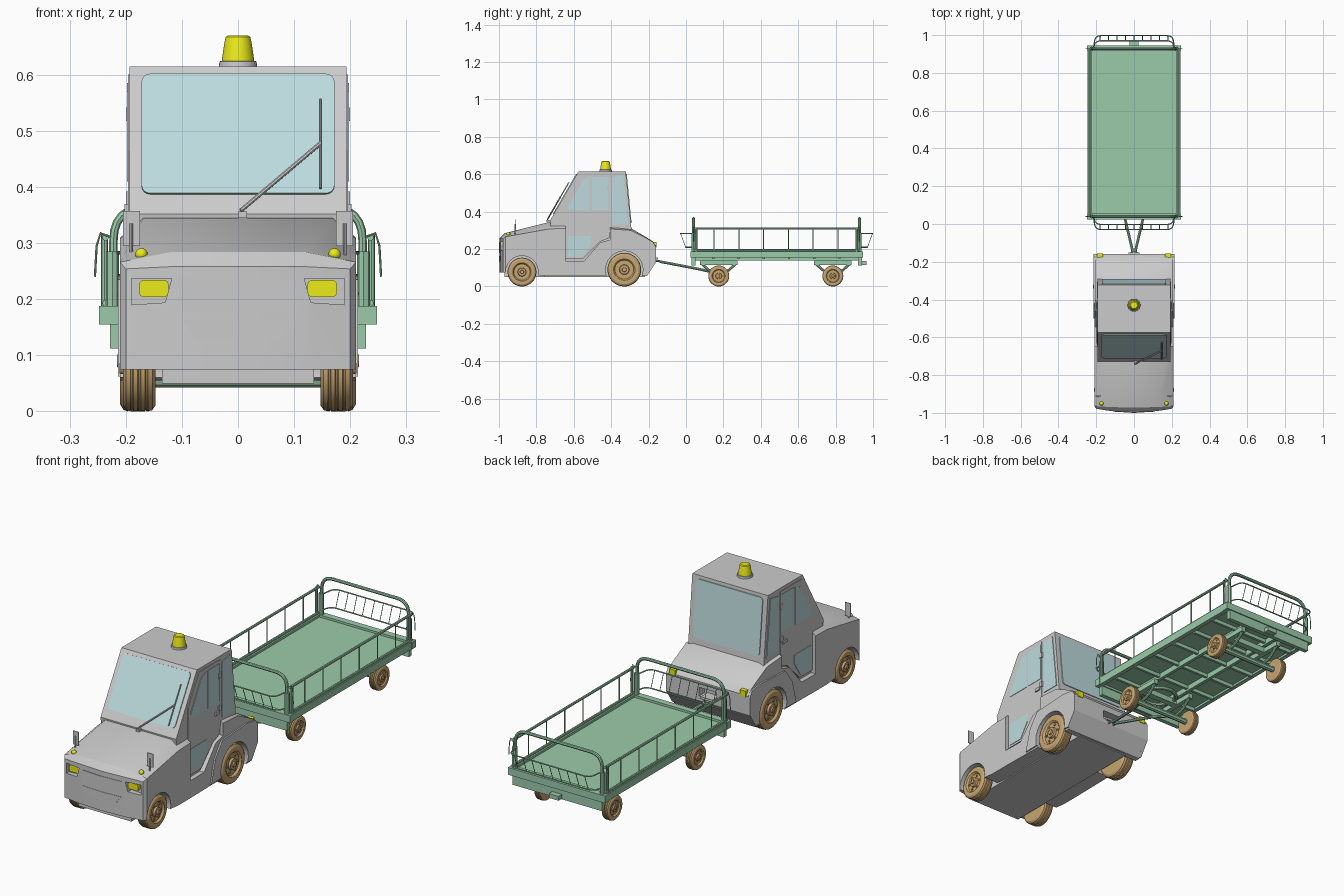
import bpy, bmesh
from math import sin, cos, pi, radians
from mathutils import Vector as V

if "Cube" in bpy.data.objects:
    bpy.data.objects.remove(bpy.data.objects["Cube"])

def material(name, c):
    m = bpy.data.materials.new(name)
    m.diffuse_color = (*c, 1)
    m.use_nodes = True
    m.node_tree.nodes["Principled BSDF"].inputs["Base Color"].default_value = m.diffuse_color
    return m

GREEN = material("green_paint", (.33, .6, .4))
TAN = material("tan_rubber", (.58, .38, .17))
YELLOW = material("yellow_lamp", (.83, .83, .01))
GLASS = material("glass", (.51, .71, .73))

def obj(name, verts, faces, mat=None):
    me = bpy.data.meshes.new(name)
    me.from_pydata([tuple(v) for v in verts], [], faces)
    bm = bmesh.new()
    bm.from_mesh(me)
    bmesh.ops.remove_doubles(bm, verts=bm.verts, dist=1e-5)
    bmesh.ops.recalc_face_normals(bm, faces=bm.faces)
    bm.to_mesh(me)
    bm.free()
    o = bpy.data.objects.new(name, me)
    bpy.context.collection.objects.link(o)
    if mat:
        me.materials.append(mat)
    return o

def plate(name, pts, place, off, mat=None):
    """Outline placed in space by a function, then given a thickness vector."""
    n = len(pts)
    a = [V(place(*p)) for p in pts]
    faces = [list(range(n)), list(range(n, 2 * n))]
    faces += [(i, (i + 1) % n, n + (i + 1) % n, n + i) for i in range(n)]
    return obj(name, a + [v + V(off) for v in a], faces, mat)

def box(name, x0, x1, y0, y1, z0, z1, mat=None):
    return plate(name, [(x0, y0), (x1, y0), (x1, y1), (x0, y1)],
                 lambda x, y: (x, y, z0), (0, 0, z1 - z0), mat)

def side(name, pts, x0, x1, s, mat=None):
    return plate(name, pts, lambda y, z: (s * x0, y, z), (s * (x1 - x0), 0, 0), mat)

def lathe(name, prof, c, axis, mat=None, n=36):
    verts = []
    for a, r in prof:
        for i in range(n):
            u, w = r * cos(2 * pi * i / n), r * sin(2 * pi * i / n)
            verts.append(V(c) + V((a, u, w) if axis == 'X' else (u, w, a)))
    faces = [(k * n + i, k * n + (i + 1) % n, (k + 1) * n + (i + 1) % n, (k + 1) * n + i)
             for k in range(len(prof) - 1) for i in range(n)]
    return obj(name, verts, faces, mat)

def fillet(pts, r, n=6):
    pts = [V(p) for p in pts]
    out = [pts[0]]
    for a, b, c in zip(pts, pts[1:], pts[2:]):
        p, q = b + (a - b).normalized() * r, b + (c - b).normalized() * r
        out += [p.lerp(b, i / n).lerp(b.lerp(q, i / n), i / n) for i in range(n + 1)]
    return out + [pts[-1]]

def bake(o):
    dg = bpy.context.evaluated_depsgraph_get()
    return bpy.data.meshes.new_from_object(o.evaluated_get(dg))

def tubes(name, paths, r, mat=None, cyclic=False):
    cu = bpy.data.curves.new(name, 'CURVE')
    cu.dimensions, cu.bevel_depth, cu.bevel_resolution, cu.use_fill_caps = '3D', r, 2, True
    for path in paths:
        s = cu.splines.new('POLY')
        s.points.add(len(path) - 1)
        s.use_cyclic_u = cyclic
        for p, q in zip(s.points, path):
            p.co = (*q, 1)
    tmp = bpy.data.objects.new("tmp", cu)
    bpy.context.collection.objects.link(tmp)
    o = bpy.data.objects.new(name, bake(tmp))
    bpy.data.objects.remove(tmp)
    bpy.context.collection.objects.link(o)
    if mat:
        o.data.materials.clear()
        o.data.materials.append(mat)
    return o

def cut(o, cutters):
    for c in cutters:
        m = o.modifiers.new("cut", 'BOOLEAN')
        m.object, m.operation, m.solver = c, 'DIFFERENCE', 'EXACT'
    me = bake(o)
    o.modifiers.clear()
    o.data = me
    for c in cutters:
        bpy.data.objects.remove(c)

def rrect(x0, x1, z0, z1, r, n=4):
    out = []
    for cx, cz, a in ((x1 - r, z1 - r, 0), (x0 + r, z1 - r, 90), (x0 + r, z0 + r, 180), (x1 - r, z0 + r, 270)):
        out += [(cx + r * cos(radians(a + 90 * i / n)), cz + r * sin(radians(a + 90 * i / n))) for i in range(n + 1)]
    return out

def ring(c, r, n=24):
    return [(c[0] + r * cos(2 * pi * i / n), c[1] + r * sin(2 * pi * i / n), c[2]) for i in range(n)]

def wheel(name, s, x, y, r, w):
    half = [(-.5, .86), (-.4, .97), (-.27, 1), (-.25, .95), (-.2, .95), (-.18, 1), (-.05, 1), (-.03, .95)]
    prof = [(-.5, 0), (-.5, .6)] + half + [(-a, b) for a, b in reversed(half)]
    prof += [(.5, .64), (.46, .6), (.34, .56), (.34, .3), (.5, .27), (.5, .14), (.6, .12), (.6, 0)]
    lathe(name, [(s * a * w, b * r) for a, b in prof], (s * x, y, r), 'X', TAN)
    for i in range(6):
        a = i * pi / 3
        lathe(name + "_bolt", [(s * w * .3, 0), (s * w * .3, r * .06), (s * w * .42, r * .06), (s * w * .42, 0)],
              (s * x, y + r * .43 * cos(a), r + r * .43 * sin(a)), 'X', TAN, 6)

# Tractor body: lofted sections (y, bow, half width, bottom z, side z, hood half width, hood z)
secs = [(-.998, .02, .2, .075, .254, .12, .258), (-.972, .008, .21, .075, .266, .12, .284),
        (-.73, 0, .21, .055, .308, .168, .345), (-.64, 0, .21, .055, .31, .168, .345),
        (-.44, 0, .207, .055, .31, .168, .33), (-.295, 0, .207, .055, .3, .168, .312),
        (-.21, 0, .207, .055, .257, .168, .262), (-.18, 0, .207, .1, .24, .168, .243),
        (-.16, 0, .205, .13, .215, .168, .217)]
verts, faces = [], []
for y, bow, w, zb, zs, wh, zh in secs:
    top = [(-w, zs), (-wh, zh), (0, zh), (wh, zh), (w, zs)]
    for x, z in top + [(x, zb) for x, z in reversed(top)]:
        verts.append((x, y + bow * (x / w) ** 2, z))
for k in range(len(secs) - 1):
    faces += [(k * 10 + i, k * 10 + (i + 1) % 10, k * 10 + 10 + (i + 1) % 10, k * 10 + 10 + i) for i in range(10)]
for b in (0, (len(secs) - 1) * 10):
    faces += [(b + i, b + i + 1, b + 8 - i, b + 9 - i) for i in range(4)]
body = obj("tractor_body", verts, faces)
cutters = []
for s in (1, -1):
    for y, r, rr in ((-.877, .077, .087), (-.33, .09, .1)):
        cutters.append(lathe("arch_cutter", [(s * .135, 0), (s * .135, rr), (s * .26, rr), (s * .26, 0)], (0, y, r), 'X'))
    cutters.append(side("door_cutter", [(-.645, .135), (-.545, .135), (-.46, .235), (-.405, .25), (-.405, .4), (-.645, .4)],
                        .187, .26, s))
    cutters.append(plate("lamp_cutter", [(s * x, z) for x, z in ((.118, .237), (.19, .237), (.19, .19), (.13, .194))],
                         lambda x, z: (x, -1.1, z), (0, .138, 0)))
cutters.append(box("hitch_cutter", -.045, .045, -.2, -.1, .15, .19))
cut(body, cutters)
box("chassis_pan", -.135, .135, -.97, -.22, .05, .09)

# Cab and its glass
cab = [(-.72, .29), (-.727, .352), (-.575, .615), (-.322, .615), (-.29, .29)]
side("cab", cab, -.193, .193, 1)
front = lambda x, z: (x, -.727 + (z - .352) * .578, z)
rear = lambda x, z: (x, -.322 + (.615 - z) * .0985, z)
plate("windscreen", rrect(-.172, .172, .387, .6, .015), front, (0, -.004, .002), GLASS)
plate("rear_window", rrect(-.17, .17, .34, .6, .015), rear, (0, .004, 0), GLASS)
arm = lambda x, z: V(front(x, z)) + V((0, -.014, .006))
tubes("wiper_arm", [[arm(.005, .352), arm(.147, .472)]], .004)
tubes("wiper_blade", [[arm(.147, .392), arm(.147, .55)]], .003)
box("wiper_pivot", 0, .016, -.745, -.72, .345, .356)
lathe("beacon_base", [(0, 0), (0, .034), (.01, .033), (.012, 0)], (0, -.43, .614), 'Z')
lathe("beacon", [(.01, 0), (.01, .029), (.045, .024), (.053, .022), (.056, .018), (.056, 0)], (0, -.43, .614), 'Z', YELLOW)

for s in (1, -1):
    # Doors and side windows
    side("door", [(-.643, .15), (-.55, .15), (-.46, .24), (-.41, .26), (-.41, .6), (-.565, .6), (-.643, .465)], .18, .196, s)
    for win in ([(-.628, .41), (-.628, .43), (-.55, .57), (-.515, .585), (-.515, .41)],
                [(-.503, .41), (-.503, .585), (-.415, .585), (-.415, .41)],
                [(-.632, .16), (-.555, .16), (-.508, .23), (-.508, .27), (-.632, .27)]):
        side("door_window", win, .19, .198, s, GLASS)
    side("quarter_window", [(-.395, .33), (-.395, .585), (-.337, .595), (-.308, .33)], .19, .196, s, GLASS)
    box("door_handle", s * .195, s * .202, -.45, -.42, .355, .37)
    for z in (.38, .53):
        box("door_hinge", s * .19, s * .2, -.425, -.405, z - .012, z + .012)
    # Rear fender around the wheel arch
    arch = [(-.33 + .1 * cos(radians(a)), .09 + .1 * sin(radians(a))) for a in range(-15, 200, 15)]
    side("rear_fender", [(-.5, .062), (-.47, .17), (-.42, .235), (-.24, .245), (-.175, .235), (-.16, .21),
                         (-.16, .13), (-.205, .062)] + arch, .2, .214, s)
    # Lamps and front marker plates
    plate("headlight", rrect(s * .15 - .026, s * .15 + .026, .204, .234, .008), lambda x, z: (x, -.96, z), (0, -.02, 0), YELLOW)
    lathe("indicator", [(-.011 * cos(pi * i / 8), .011 * sin(pi * i / 8)) for i in range(9)], (s * .172, -.95, .28), 'Z', YELLOW, 16)
    box("tail_light", s * .165, s * .195, -.19, -.157, .208, .237, YELLOW)
    box("marker_plate", s * .19 - .015, s * .19 + .015, -.912, -.908, .295, .357)
    tubes("marker_post", [[(s * .19, -.915, .26), (s * .19, -.915, .335)]], .003)
    # Wheels
    wheel("tractor_front_wheel", s, .176, -.877, .077, .058)
    wheel("tractor_rear_wheel", s, .18, -.33, .09, .06)
    for y in (.175, .785):
        wheel("trailer_wheel", s, .172, y, .056, .036)

# Front grille panels following the bowed nose
nose = lambda x, z: (x, -.998 + .0072 * abs(x) / .12, z)
plate("grille", [(-.1, .178), (0, .178), (.1, .178), (.1, .235), (0, .235), (-.1, .235)], nose, (0, -.002, 0))
plate("lower_grille", [(-.075, .13), (0, .13), (.075, .13), (.098, .163), (0, .163), (-.098, .163)], nose, (0, -.002, 0))
box("tow_jaw", -.03, .03, -.2, -.15, .145, .155)

# Trailer deck and underframe
box("deck", -.238, .238, .04, .93, .165, .178, GREEN)
for s in (1, -1):
    box("deck_side_rail", s * .225, s * .245, .035, .935, .155, .188, GREEN)
    box("frame_rail", s * .075, s * .09, .05, .92, .14, .166, GREEN)
for y in (.035, .925):
    box("deck_end_rail", -.248, .248, y - .01, y + .02, .155, .188, GREEN)
    box("end_beam", -.228, .228, y - .005, y + .015, .112, .156, GREEN)
for i in range(6):
    box("cross_member", -.225, .225, .14 + i * .135, .152 + i * .135, .148, .166, GREEN)
box("rear_coupler", -.025, .025, .93, .965, .115, .135, GREEN)

# Axles, springs, turntable and drawbar
for y in (.175, .785):
    tubes("axle", [[(-.17, y, .056), (.17, y, .056)]], .013, GREEN)
    tubes("leaf_springs", [[(s * .1, y + .09 * t, .07 + .05 * t * t) for t in (-1, -.6, -.3, 0, .3, .6, 1)] for s in (1, -1)], .007, GREEN)
    for s in (1, -1):
        box("spring_hanger", s * .09, s * .112, y - .1, y + .1, .115, .138, GREEN)
    box("bolster", -.11, .11, y - .015, y + .015, .115, .14, GREEN)
tubes("turntable", [ring((0, .175, .132), .075)], .009, GREEN, True)
tubes("drawbar", [[(s * .008, -.14, .133), (s * .055, .06, .095), (s * .1, .17, .07)] for s in (1, -1)], .007, GREEN)
tubes("drawbar_brace", [[(-.05, .05, .097), (.05, .05, .097)]], .006, GREEN)
tubes("drawbar_eye", [ring((0, -.155, .136), .014, 16)], .005, GREEN, True)

# End hoops and outward wire baskets
for y, d in ((.04, -1), (.928, 1)):
    tubes("end_hoop", [fillet([(-.222, y, .17), (-.222, y, .364), (.222, y, .364), (.222, y, .17)], .06)], .0075, GREEN)
    def wire(z, out):
        return fillet([(-.215, y, z), (-.205, y + d * out, z), (.205, y + d * out, z), (.215, y, z)], .03)
    tubes("basket_wires", [wire(.283, .069), wire(.21, .042)], .003, GREEN)
    tubes("basket_rungs", [[(x * .045, y + d * .069, .283), (x * .045, y + d * .042, .21)] for x in range(-4, 5)], .0015, GREEN)
    for s in (1, -1):
        tubes("post_sleeve", [[(s * .224, y, .17), (s * .224, y, .285)]], .0115, GREEN)
        tubes("latch_hook", [[(s * .225, y, .31), (s * .245, y, .318), (s * .252, y, .295), (s * .255, y, .24)]], .002, GREEN)

# Side railings
for s in (1, -1):
    tubes("side_rails", [[(s * .236, .04, z), (s * .236, .928, z)] for z in (.31, .193)], .006, GREEN)
    tubes("side_rods", [[(s * .236, .15 + i * .1325, .18), (s * .236, .15 + i * .1325, .31)] for i in range(6)], .0025, GREEN)
    tubes("side_end_posts", [[(s * .238, y, .17), (s * .238, y, .315)] for y in (.055, .913)], .006, GREEN)

# Smooth rounded parts, keep hard edges
for o in bpy.context.scene.objects:
    o.select_set(True)
bpy.context.view_layer.objects.active = body
bpy.ops.object.shade_smooth_by_angle(angle=radians(30))
